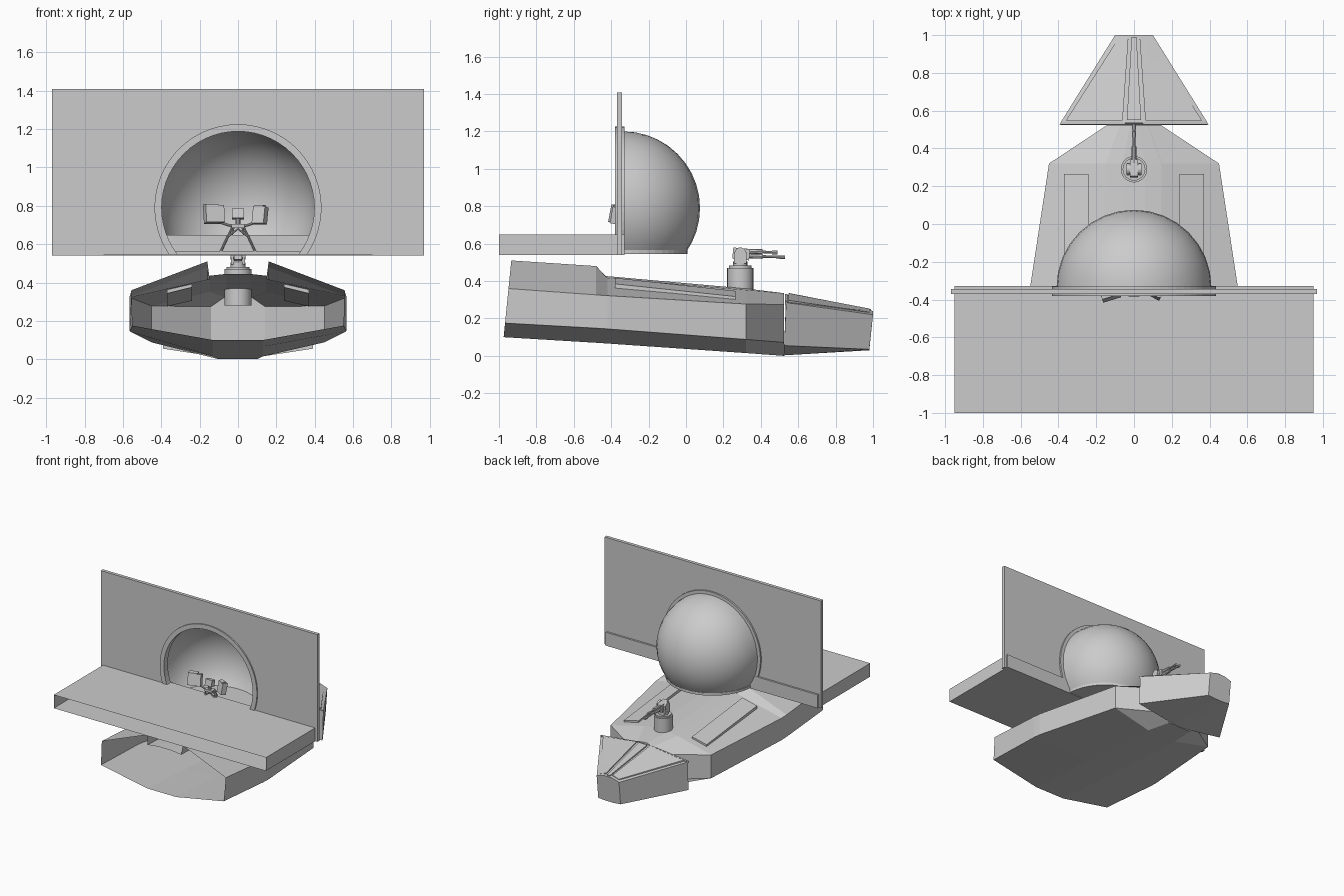
import bpy, bmesh, math
from mathutils import Vector, Matrix

if "Cube" in bpy.data.objects:
    bpy.data.objects.remove(bpy.data.objects["Cube"])


def finish(name, bm, smooth=False):
    bmesh.ops.recalc_face_normals(bm, faces=bm.faces)
    me = bpy.data.meshes.new(name)
    bm.to_mesh(me)
    bm.free()
    ob = bpy.data.objects.new(name, me)
    bpy.context.collection.objects.link(ob)
    if smooth:
        bpy.ops.object.select_all(action='DESELECT')
        ob.select_set(True)
        bpy.context.view_layer.objects.active = ob
        bpy.ops.object.shade_smooth_by_angle(angle=math.radians(35))
    return ob


def loft(name, sections, cap_start=True, cap_end=True):
    """Each section is a right half profile of (x, y, z), mirrored to a closed ring."""
    bm = bmesh.new()
    rings = []
    for half in sections:
        pts = list(half) + [(-x, y, z) for x, y, z in reversed(half)]
        rings.append([bm.verts.new(p) for p in pts])
    n = len(rings[0])
    for a, b in zip(rings, rings[1:]):
        for i in range(n):
            j = (i + 1) % n
            bm.faces.new((a[i], a[j], b[j], b[i]))
    if cap_start:
        bm.faces.new(rings[0])
    if cap_end:
        bm.faces.new(rings[-1])
    return finish(name, bm)


def prism(name, pts, depth):
    """Extrude a flat polygon along the depth vector."""
    bm = bmesh.new()
    f = bm.faces.new([bm.verts.new(p) for p in pts])
    r = bmesh.ops.extrude_face_region(bm, geom=[f], use_keep_orig=True)
    vs = [v for v in r['geom'] if isinstance(v, bmesh.types.BMVert)]
    bmesh.ops.translate(bm, vec=depth, verts=vs)
    return finish(name, bm)


def box(name, c, size, rz=0, rx=0, open_front=False):
    bm = bmesh.new()
    bmesh.ops.create_cube(bm, size=1)
    if open_front:
        bmesh.ops.delete(bm, geom=[f for f in bm.faces if f.normal.y < -.5], context='FACES')
    m = Matrix.Translation(c) @ Matrix.Rotation(rz, 4, 'Z') @ Matrix.Rotation(rx, 4, 'X')
    bm.transform(m @ Matrix.Diagonal((*size, 1)))
    return finish(name, bm)


def rod(name, a, b, r, seg=8):
    a, b = Vector(a), Vector(b)
    bm = bmesh.new()
    bmesh.ops.create_cone(bm, cap_ends=True, segments=seg, radius1=r, radius2=r, depth=(b - a).length)
    q = (b - a).to_track_quat('Z', 'Y').to_matrix().to_4x4()
    bm.transform(Matrix.Translation((a + b) / 2) @ q)
    return finish(name, bm, True)


def arch(r, y, n=40):
    """Arc over the top from right to left, both ends at z = 0.545."""
    a0 = math.asin(-.245 / r)
    return [(r * math.cos(a0 + (math.pi - 2 * a0) * i / n), y,
             .79 + r * math.sin(a0 + (math.pi - 2 * a0) * i / n)) for i in range(n + 1)]


# Hull: shell open at the stern, raised flanks aft of the deck
stern = [(.13, .10), (.55, .175), (.555, .36), (.16, .51), (.15, .435), (.06, .445)]
hull = [[(x, -.985 + .1 * z, z) for x, z in stern]]
for y, prof in [
    (-.48, [(.13, .07), (.565, .148), (.565, .326), (.16, .48), (.15, .418), (.06, .428)]),
    (-.42, [(.13, .066), (.563, .144), (.563, .322), (.16, .414), (.15, .416), (.06, .426)]),
    (.32, [(.13, .015), (.45, .088), (.45, .277), (.15, .35), (.145, .352), (.06, .36)]),
    (.525, [(.10, .0), (.14, .072), (.14, .275), (.075, .32), (.07, .322), (.02, .335)]),
]:
    hull.append([(x, y, z) for x, z in prof])
loft("hull", hull, cap_start=False)

# Bow block
loft("bow", [
    [(.05, .525, .003), (.39, .525, .055), (.39, .535, .285), (.05, .535, .328)],
    [(.04, .98, .03), (.10, .98, .035), (.10, 1.0, .22), (.04, 1.0, .24)],
])


# Raised plates on deck and bow
for s, side in ((1, "right"), (-1, "left")):
    prism(f"deck_panel_{side}", [(s * .24, -.38, .375), (s * .37, -.38, .343),
                                 (s * .37, .265, .275), (s * .24, .265, .305)], (0, 0, .042))
    prism(f"bow_plate_{side}", [(s * .06, .548, .315), (s * .36, .548, .277),
                                (s * .085, .98, .214), (s * .03, .98, .233)], (0, 0, .02))
    prism(f"bow_rear_lip_{side}", [(s * .04, .528, .315), (s * .395, .528, .275),
                                   (s * .38, .542, .275), (s * .06, .542, .315)], (0, 0, .017))
prism("bow_centre_strip", [(-.038, .55, .318), (.038, .55, .318),
                           (.013, .99, .232), (-.013, .99, .232)], (0, 0, .018))

# Deck turret
rod("turret_base", (0, .29, .28), (0, .29, .47), .07, 24)
rod("turret_cap", (0, .29, .47), (0, .29, .482), .06, 24)
rod("turret_neck", (0, .29, .48), (0, .29, .505), .038, 16)
for s, side in ((1, "right"), (-1, "left")):
    box(f"turret_cheek_{side}", (s * .03, .29, .525), (.014, .065, .06))
    rod(f"turret_pivot_{side}", (s * .022, .29, .55), (s * .04, .29, .55), .03, 16)
box("turret_breech", (0, .295, .545), (.044, .09, .06), rx=-.1)
for name, z, end in (("upper", .56, .49), ("lower", .535, .53)):
    rod(f"barrel_{name}", (0, .32, z), (0, end, z - .008), .007)
    rod(f"barrel_sleeve_{name}", (0, .32, z), (0, .41, z - .003), .013)
    rod(f"muzzle_{name}", (0, end - .03, z - .007), (0, end, z - .008), .01)

# Back wall with arched opening
hole = arch(.41, -.37)
prism("wall", [(.97, -.37, .54)] + [(.97, -.37, 1.408), (-.97, -.37, 1.408), (-.97, -.37, .54)]
      + hole[::-1], (0, .027, 0))

# Trim around the opening
prism("arch_trim", arch(.435, -.38) + arch(.398, -.38)[::-1], (0, .05, 0))

# Dome behind the opening, cut flat in front and below
bm = bmesh.new()
bmesh.ops.create_uvsphere(bm, u_segments=32, v_segments=20, radius=.41)
bmesh.ops.translate(bm, verts=bm.verts, vec=(0, -.335, .79))
for co, no in (((0, -.335, 0), (0, -1, 0)), ((0, 0, .555), (0, 0, -1))):
    bmesh.ops.bisect_plane(bm, geom=bm.verts[:] + bm.edges[:] + bm.faces[:], dist=1e-5,
                           plane_co=co, plane_no=no, clear_outer=True)
finish("dome", bm, True)
prism("dome_floor", [(.347 * math.cos(math.pi * i / 24), -.34 + .347 * math.sin(math.pi * i / 24), .545)
                     for i in range(25)], (0, 0, .02))

# Platform: box open at the front
box("platform", (0, -.664, .594), (1.9, .672, .108), open_front=True)

# Control stand in the opening
Y = -.36
for s, side in ((1, "right"), (-1, "left")):
    rod(f"stand_leg_{side}", (s * .025, Y, .70), (s * .095, Y + .03, .55), .006)
    rod(f"stand_inner_leg_{side}", (s * .02, Y + .03, .70), (s * .055, Y + .07, .55), .005)
    rod(f"stand_brace_{side}", (s * .05, Y, .64), (0, Y, .68), .005)
    rod(f"stand_arm_{side}", (s * .02, Y, .69), (s * .10, Y, .715), .007)
box("stand_head", (0, Y, .695), (.07, .04, .02))
box("screen_centre", (0, Y, .758), (.06, .04, .05), rx=-.2)
rod("stand_post", (0, Y, .69), (0, Y, .74), .012)
box("screen_left", (-.125, Y - .01, .755), (.10, .05, .09), rz=.3, rx=-.2)
box("screen_left_hood", (-.14, Y - .01, .803), (.07, .04, .012), rz=.3)
box("screen_right", (.115, Y - .005, .75), (.07, .04, .09), rz=-.5, rx=-.2)
box("screen_right_hood", (.115, Y - .005, .797), (.05, .03, .012), rz=-.5)
